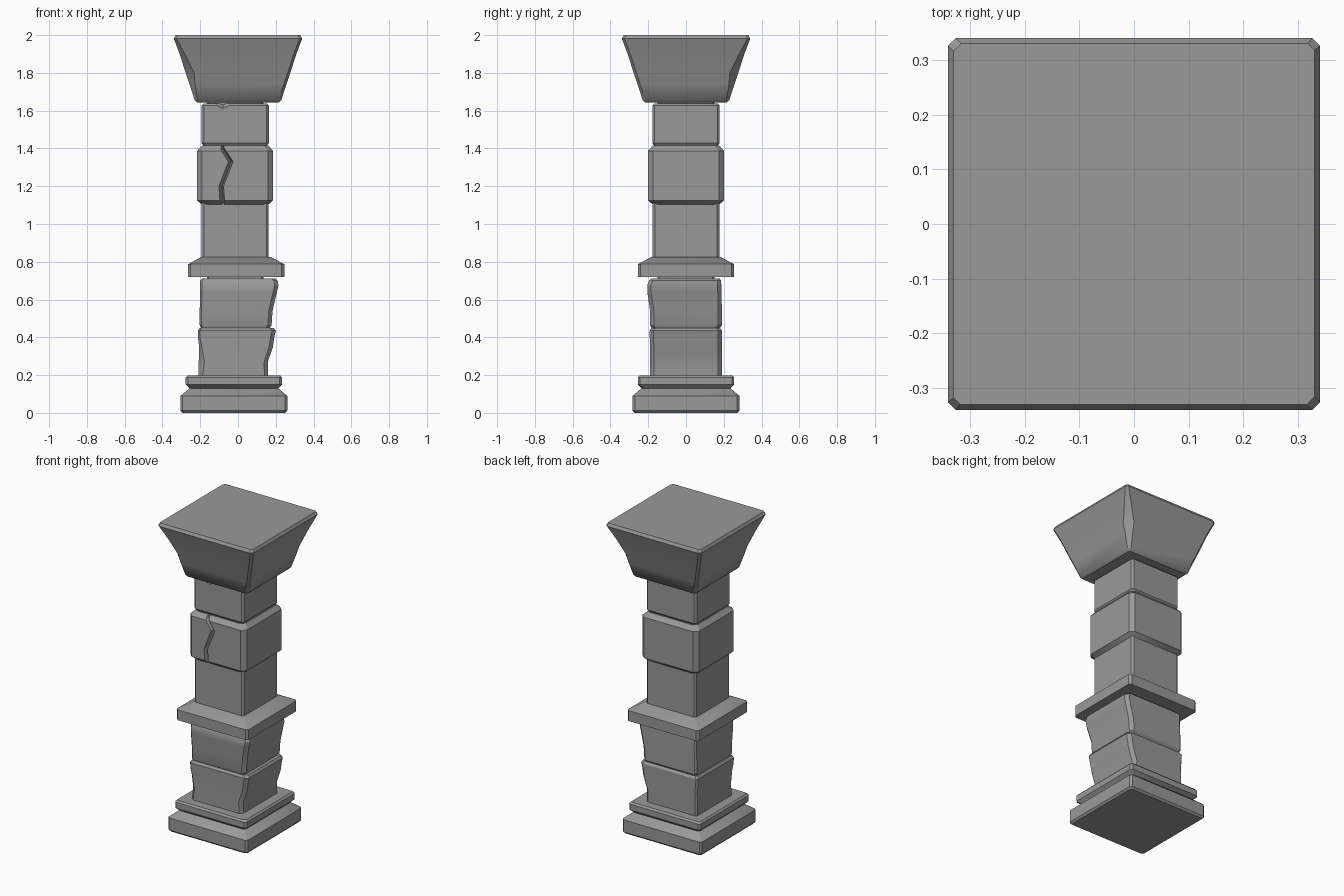
import bpy, bmesh, math

if "Cube" in bpy.data.objects:
    bpy.data.objects.remove(bpy.data.objects["Cube"], do_unlink=True)

stone = bpy.data.materials.new("grey stone")
stone.use_nodes = True
GREY = (0.32, 0.32, 0.32, 1)
stone.diffuse_color = GREY
stone.node_tree.nodes["Principled BSDF"].inputs["Base Color"].default_value = GREY

CX = -0.015  # the shaft stands slightly off the capital's axis


def add_object(name, bm):
    bmesh.ops.recalc_face_normals(bm, faces=bm.faces)
    mesh = bpy.data.meshes.new(name)
    bm.to_mesh(mesh)
    bm.free()
    obj = bpy.data.objects.new(name, mesh)
    bpy.context.collection.objects.link(obj)
    mesh.materials.append(stone)
    return obj


def loft(name, rings):
    """Skin a list of equal-length point rings and cap both ends."""
    bm = bmesh.new()
    loops = [[bm.verts.new(p) for p in ring] for ring in rings]
    n = len(loops[0])
    for a, b in zip(loops, loops[1:]):
        for i in range(n):
            j = (i + 1) % n
            bm.faces.new((a[i], a[j], b[j], b[i]))
    bm.faces.new(loops[0])
    bm.faces.new(loops[-1])
    return add_object(name, bm)


def ring(z, left, right, front, back, cuts):
    """Square outline with its own cut at front-left, front-right, back-right, back-left (screen order)."""
    a, b, c, d = cuts
    return [(left, front + a, z), (left + a, front, z), (right - b, front, z), (right, front + b, z),
            (right, back - c, z), (right - c, back, z), (left + d, back, z), (left, back - d, z)]


def block(name, profile, cut, cx=CX):
    """Square block from (z, half width) pairs with evenly cut corners."""
    return loft(name, [ring(z, cx - h, cx + h, -h, h, [cut] * 4) for z, h in profile])


def smooth(obj, angle=30):
    bpy.ops.object.select_all(action="DESELECT")
    obj.select_set(True)
    bpy.context.view_layer.objects.active = obj
    bpy.ops.object.shade_smooth_by_angle(angle=math.radians(angle))


def carve(obj, cutter):
    cutter.hide_render = True
    cutter.hide_viewport = True
    cutter.display_type = "WIRE"
    mod = obj.modifiers.new("carve", "BOOLEAN")
    mod.operation = "DIFFERENCE"
    mod.solver = "EXACT"
    mod.object = cutter


parts = []

# Stepped base
parts.append(block("base", [(0, 0.272), (0.012, 0.283), (0.09, 0.283), (0.13, 0.235),
                            (0.15, 0.255), (0.187, 0.255), (0.198, 0.245)], 0.012, -0.022))

# Two weathered lower blocks: z, left, right, front, back, front-left chip
lower = [(0.19, -0.208, 0.160, -0.19, 0.19, 0.02), (0.27, -0.208, 0.158, -0.19, 0.19, 0.03),
         (0.35, -0.206, 0.185, -0.19, 0.19, 0.015), (0.40, -0.212, 0.192, -0.192, 0.19, 0.01),
         (0.435, -0.213, 0.200, -0.193, 0.19, 0.01), (0.45, -0.203, 0.190, -0.183, 0.18, 0.01)]
upper = [(0.45, -0.195, 0.170, -0.183, 0.18, 0.01), (0.465, -0.203, 0.178, -0.19, 0.19, 0.01),
         (0.54, -0.203, 0.183, -0.19, 0.19, 0.01), (0.64, -0.2, 0.206, -0.205, 0.188, 0.01),
         (0.675, -0.2, 0.214, -0.205, 0.187, 0.01), (0.70, -0.2, 0.21, -0.195, 0.186, 0.01),
         (0.712, -0.19, 0.195, -0.185, 0.178, 0.01)]
for name, rows in (("lower_block", lower), ("upper_block", upper)):
    parts.append(loft(name, [ring(*row[:5], (row[5], 0.02, 0.02, 0.01)) for row in rows]))

# Narrow core that closes the joints between blocks
parts.append(block("core", [(0.15, 0.15), (1.7, 0.15)], 0.01))

# Collar with sloped top
parts.append(block("collar", [(0.72, 0.255), (0.787, 0.255), (0.825, 0.185)], 0.014, -0.01))

# Plain shaft, banded block and neck
parts.append(block("shaft", [(0.80, 0.177), (1.11, 0.177)], 0.012))
band = block("band", [(1.103, 0.176), (1.125, 0.201), (1.387, 0.201), (1.415, 0.176)], 0.026)
neck = block("neck", [(1.415, 0.168), (1.428, 0.178), (1.627, 0.178), (1.637, 0.168)], 0.012)
parts += [band, neck]

# Zigzag crack in the front of the band
crack = [(-0.085, 1.43), (-0.085, 1.40), (-0.04, 1.33), (-0.09, 1.20), (-0.083, 1.09)]
carve(band, loft("crack_cutter", [[(x - 0.016, -0.215, z), (x + 0.016, -0.215, z), (x + 0.006, -0.155, z)]
                                  for x, z in crack]))

# Chipped top edge of the neck
bm = bmesh.new()
for p in ((-0.17, -0.19, 1.645), (0.01, -0.19, 1.645), (-0.08, -0.19, 1.603), (-0.08, -0.12, 1.65)):
    bm.verts.new(p)
bmesh.ops.convex_hull(bm, input=bm.verts)
carve(neck, add_object("chip_cutter", bm))

# Flared capital with two worn corners: z, half width, worn cut
capital = [(1.642, 0.215, 0.012), (1.655, 0.229, 0.015), (1.74, 0.257, 0.03), (1.80, 0.277, 0.045),
           (1.90, 0.309, 0.028), (1.982, 0.340, 0.014), (2.0, 0.330, 0.012)]
parts.append(loft("capital", [ring(z, -h, h, -h, h, (w, 0.014, w, 0.014)) for z, h, w in capital]))

for part in parts:
    smooth(part)
